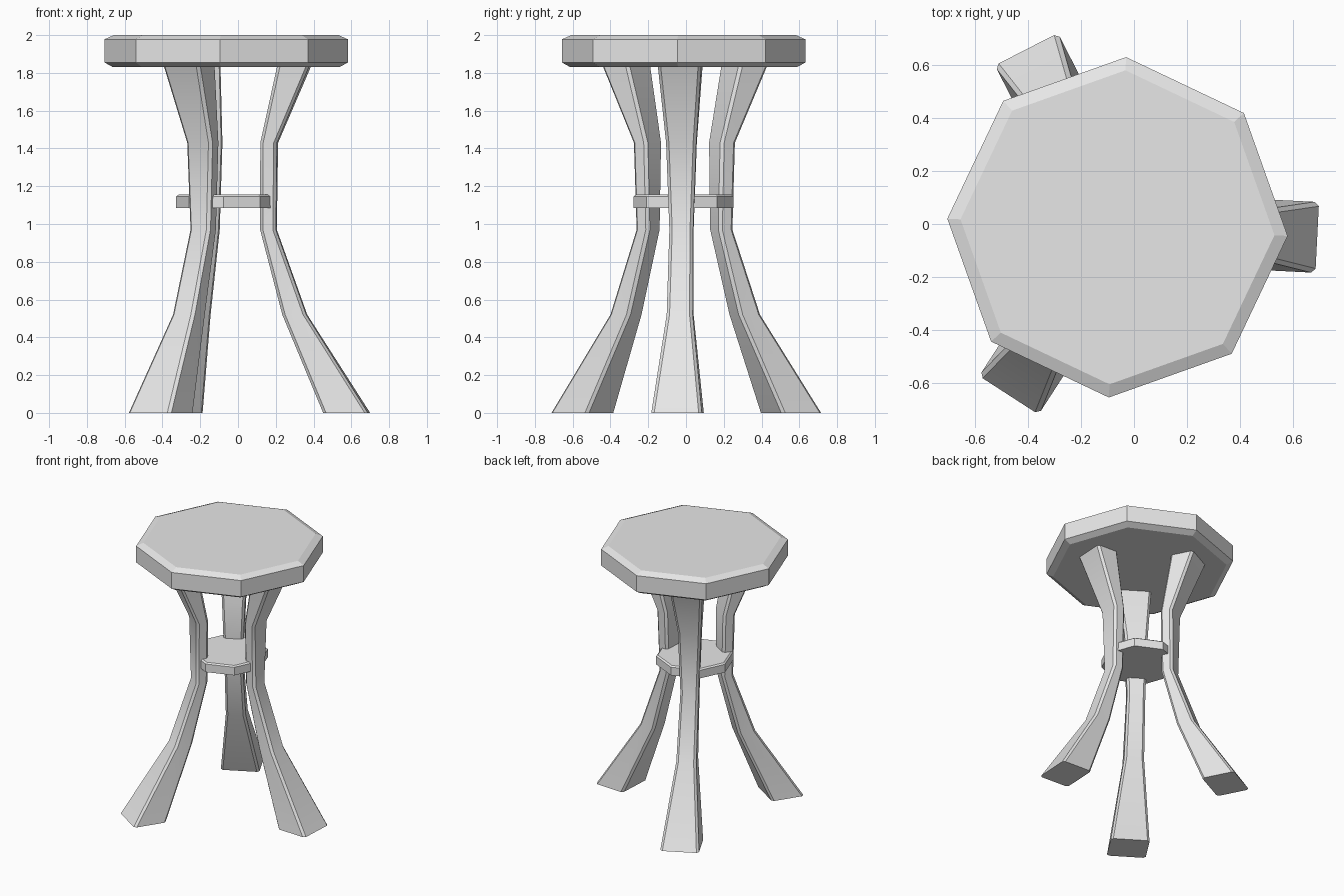
import bpy
import bmesh
from math import cos, sin, radians, pi
from mathutils import Matrix

cube = bpy.data.objects.get("Cube")
if cube:
    bpy.data.objects.remove(cube, do_unlink=True)

grey = bpy.data.materials.new("plain grey")
grey.use_nodes = True
grey.diffuse_color = (0.8, 0.8, 0.8, 1)
grey.node_tree.nodes["Principled BSDF"].inputs["Base Color"].default_value = (0.8, 0.8, 0.8, 1)

AXIS = Matrix.Translation((-0.0625, -0.0125, 0))
TURN = radians(-2.9)


def loft(name, rings, angle):
    """Skin a stack of equal-sized rings, cap the ends, turn about the stool axis."""
    bm = bmesh.new()
    loops = [[bm.verts.new(p) for p in ring] for ring in rings]
    n = len(loops[0])
    for a, b in zip(loops, loops[1:]):
        for i in range(n):
            j = (i + 1) % n
            bm.faces.new((a[i], a[j], b[j], b[i]))
    bm.faces.new(loops[0][::-1])
    bm.faces.new(loops[-1])
    bmesh.ops.recalc_face_normals(bm, faces=bm.faces)
    bm.transform(AXIS @ Matrix.Rotation(angle, 4, "Z"))
    mesh = bpy.data.meshes.new(name)
    bm.to_mesh(mesh)
    bm.free()
    mesh.materials.append(grey)
    obj = bpy.data.objects.new(name, mesh)
    bpy.context.collection.objects.link(obj)
    return obj


def octagon(r, z):
    return [(r * cos(i * pi / 4), r * sin(i * pi / 4), z) for i in range(8)]


def leg_section(z, inner, outer, width, c=0.016):
    """Rectangle with chamfered corners."""
    h = width / 2
    half = [(inner, h - c), (inner + c, h), (outer - c, h), (outer, h - c)]
    pts = half + [(x, -y) for x, y in reversed(half)]
    return [(x, y, z) for x, y in pts]


# Chamfered eight-sided seat
loft("seat", [octagon(0.6, 1.83), octagon(0.645, 1.855),
              octagon(0.645, 1.978), octagon(0.595, 2.0)], TURN)

# Small shelf tying the legs together
loft("shelf", [octagon(0.265, 1.085), octagon(0.265, 1.146),
               octagon(0.253, 1.155)], TURN)

# Three splayed legs: height, inner radius, outer radius, width
stations = [(0.0, 0.52, 0.757, 0.268), (0.52, 0.3, 0.427, 0.138),
            (0.97, 0.182, 0.266, 0.126), (1.43, 0.184, 0.272, 0.16),
            (1.835, 0.275, 0.445, 0.23)]
for i, name in enumerate(("left_leg", "back_right_leg", "front_right_leg")):
    leg = loft(name, [leg_section(*s) for s in stations], TURN + i * 2 * pi / 3)
    bpy.ops.object.select_all(action="DESELECT")
    leg.select_set(True)
    bpy.context.view_layer.objects.active = leg
    bpy.ops.object.shade_smooth_by_angle(angle=radians(30))
